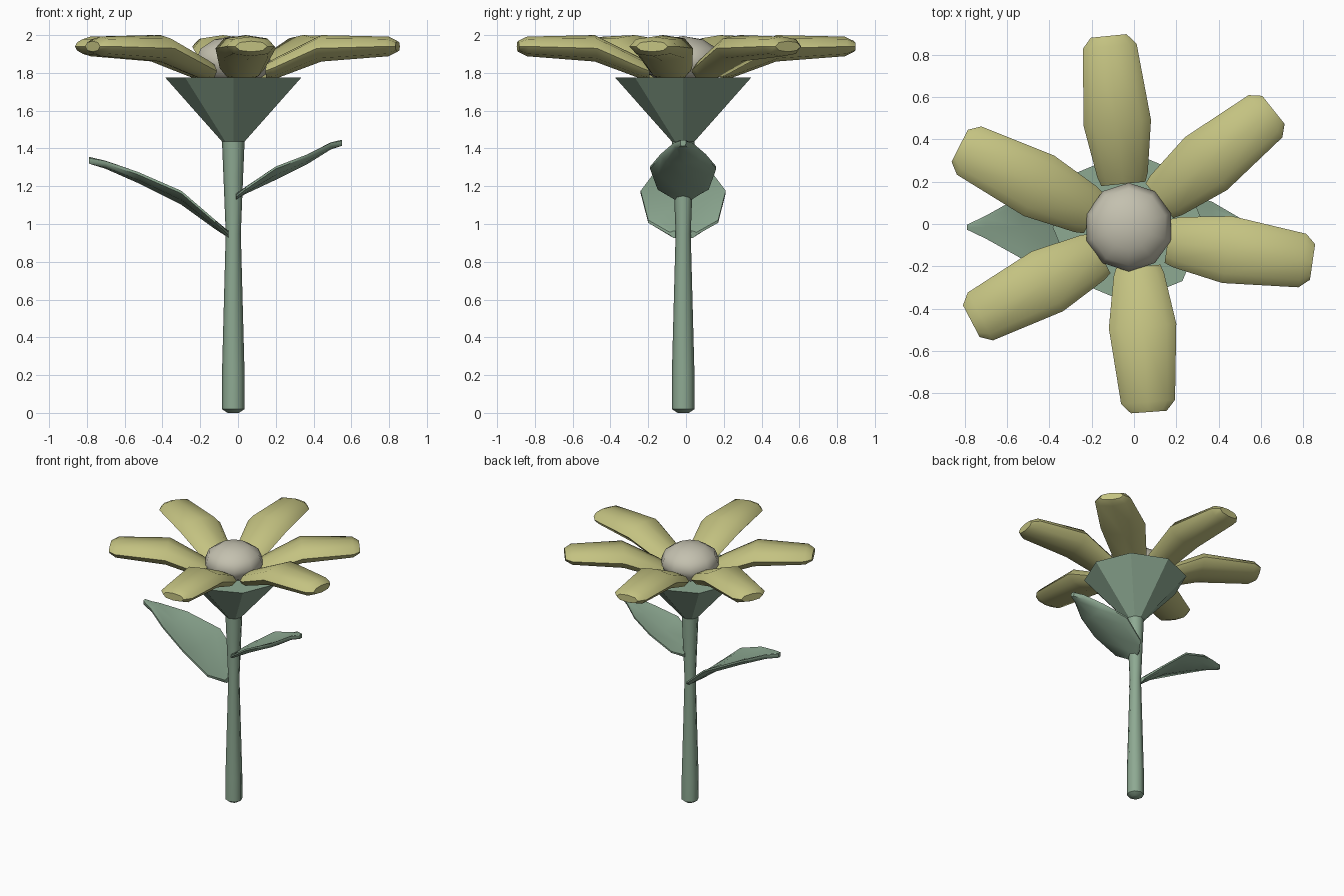
import bpy, bmesh, math
from mathutils import Vector

if "Cube" in bpy.data.objects:
    bpy.data.objects.remove(bpy.data.objects["Cube"])

CX, CY = -0.025, -0.015


def material(name, rgb):
    m = bpy.data.materials.new(name)
    m.diffuse_color = (*rgb, 1)
    m.use_nodes = True
    m.node_tree.nodes["Principled BSDF"].inputs["Base Color"].default_value = m.diffuse_color
    return m


GREEN = material("green", (0.27, 0.40, 0.29))
YELLOW = material("yellow", (0.55, 0.54, 0.22))
CREAM = material("cream", (0.55, 0.53, 0.43))


def finish(obj, mat, angle=None):
    obj.data.materials.append(mat)
    if angle:
        bpy.ops.object.select_all(action='DESELECT')
        obj.select_set(True)
        bpy.context.view_layer.objects.active = obj
        bpy.ops.object.shade_smooth_by_angle(angle=math.radians(angle))


def loft(name, rings, mat, angle=None):
    """Skin a list of equal-sized point rings and cap both ends."""
    bm = bmesh.new()
    vs = [[bm.verts.new(p) for p in r] for r in rings]
    n = len(vs[0])
    for a, b in zip(vs, vs[1:]):
        for i in range(n):
            bm.faces.new((a[i], a[(i + 1) % n], b[(i + 1) % n], b[i]))
    bm.faces.new(vs[0][::-1])
    bm.faces.new(vs[-1])
    bmesh.ops.recalc_face_normals(bm, faces=bm.faces)
    me = bpy.data.meshes.new(name)
    bm.to_mesh(me)
    bm.free()
    obj = bpy.data.objects.new(name, me)
    bpy.context.collection.objects.link(obj)
    finish(obj, mat, angle)


def circle(r, z, n=8):
    return [(CX + r * math.cos(2 * math.pi * i / n),
             CY + r * math.sin(2 * math.pi * i / n), z) for i in range(n)]


# stem and cup under the bloom
loft("stem", [circle(r, z) for r, z in
              [(0.03, 0), (0.06, 0.02), (0.06, 0.2), (0.04, 0.95),
               (0.052, 1.25), (0.06, 1.44)]], GREEN, 50)
loft("flower_cup", [circle(0.045, 1.42), circle(0.36, 1.775)], GREEN)

# domed flower centre
bpy.ops.mesh.primitive_uv_sphere_add(segments=10, ring_count=6, radius=1,
                                     location=(CX, CY, 1.86))
centre = bpy.context.object
centre.name = "flower_centre"
centre.scale = (0.21, 0.21, 0.135)
finish(centre, CREAM, 60)

# petals: (fraction along, half width, z centre, half thickness)
PETAL = [(0, 0.105, 1.81, 0.045), (0.06, 0.12, 1.825, 0.055),
         (0.41, 0.16, 1.93, 0.07), (0.93, 0.128, 1.94, 0.052),
         (1.0, 0.085, 1.94, 0.028)]
SECTION = [(1, 0), (0.72, 0.75), (0, 1), (-0.72, 0.75),
           (-1, 0), (-0.72, -0.75), (0, -1), (0.72, -0.75)]


def petal(name, base, tip):
    base, tip = Vector((*base, 0)), Vector((*tip, 0))
    side = (tip - base).normalized().cross(Vector((0, 0, 1)))
    rings = []
    for t, w, z, h in PETAL:
        c = base.lerp(tip, t)
        rings.append([c + side * (u * w) + Vector((0, 0, z + v * h))
                      for u, v in SECTION])
    loft(name, rings, YELLOW, 50)


for i, (b, t) in enumerate([((-0.05, 0.19), (-0.12, 0.89)),
                            ((0.12, 0.11), (0.66, 0.54)),
                            ((0.16, -0.08), (0.845, -0.18)),
                            ((0.02, -0.2), (0.07, -0.89)),
                            ((-0.16, -0.14), (-0.77, -0.46)),
                            ((-0.19, 0.05), (-0.825, 0.37))]):
    petal(f"petal_{i + 1}", b, t)


# leaves: stations are (x, z of midrib, half width, rise of the edges)
def leaf(name, stations, h=0.018):
    rings = []
    for x, z, w, rise in stations:
        up = [(x, CY + k * w, z + rise * k * k + h * (0.6 if abs(k) == 1 else 1))
              for k in (-1, -0.75, 0, 0.75, 1)]
        down = [(x, CY + k * w, z + rise * k * k - h * (0.2 if abs(k) == 1 else 1))
                for k in (1, 0.75, 0, -0.75, -1)]
        rings.append(up + down)
    loft(name, rings, GREEN, 40)


leaf("left_leaf", [(-0.05, 0.945, 0.07, 0), (-0.12, 0.99, 0.185, 0.02),
                   (-0.30, 1.12, 0.225, 0.045), (-0.53, 1.235, 0.15, 0.03),
                   (-0.70, 1.31, 0.055, 0.012), (-0.79, 1.338, 0.012, 0)])
leaf("right_leaf", [(-0.01, 1.145, 0.06, 0), (0.04, 1.175, 0.135, 0.01),
                    (0.20, 1.25, 0.175, 0.045), (0.37, 1.335, 0.12, 0.025),
                    (0.49, 1.41, 0.05, 0.01), (0.55, 1.43, 0.015, 0)], 0.016)
